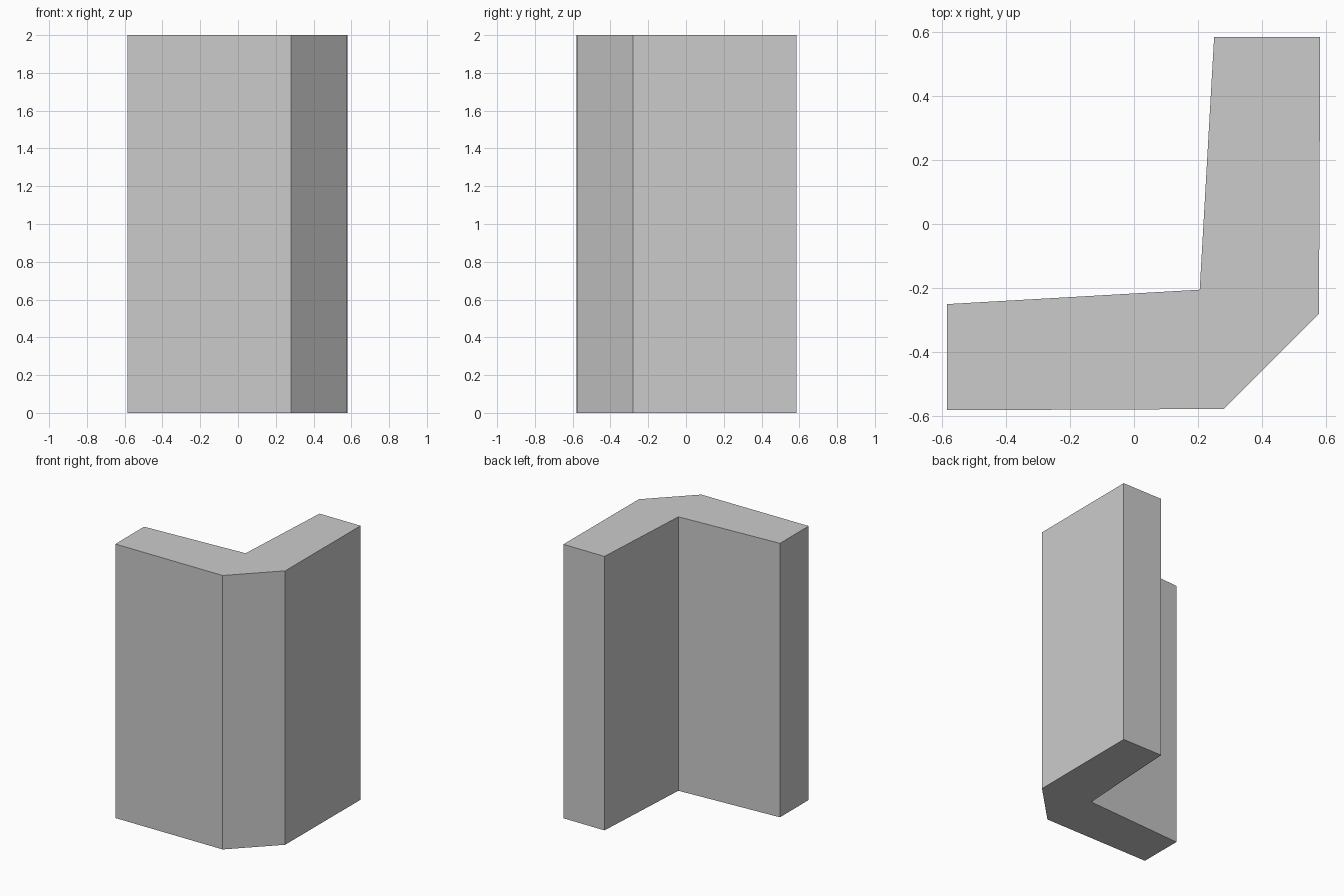
import bpy
import bmesh

if "Cube" in bpy.data.objects:
    bpy.data.objects.remove(bpy.data.objects["Cube"])

HEIGHT = 2.0

# Half of the L-shaped section: wing end, outer face, chamfer start
half = [(-0.584, -0.25), (-0.584, -0.581), (0.28, -0.577)]
# Other wing is the reflection across the diagonal y = -x
other = [(-y, -x) for x, y in reversed(half)]
inner_corner = [(0.205, -0.205)]
profile = half + other + inner_corner

# Corner wall: extrude the section upward
bm = bmesh.new()
base = bm.faces.new([bm.verts.new((x, y, 0)) for x, y in profile])
extruded = bmesh.ops.extrude_face_region(bm, geom=[base], use_keep_orig=True)
top = [v for v in extruded["geom"] if isinstance(v, bmesh.types.BMVert)]
bmesh.ops.translate(bm, verts=top, vec=(0, 0, HEIGHT))
bmesh.ops.recalc_face_normals(bm, faces=bm.faces[:])

mesh = bpy.data.meshes.new("corner_wall")
bm.to_mesh(mesh)
bm.free()
wall = bpy.data.objects.new("corner_wall", mesh)
bpy.context.collection.objects.link(wall)
